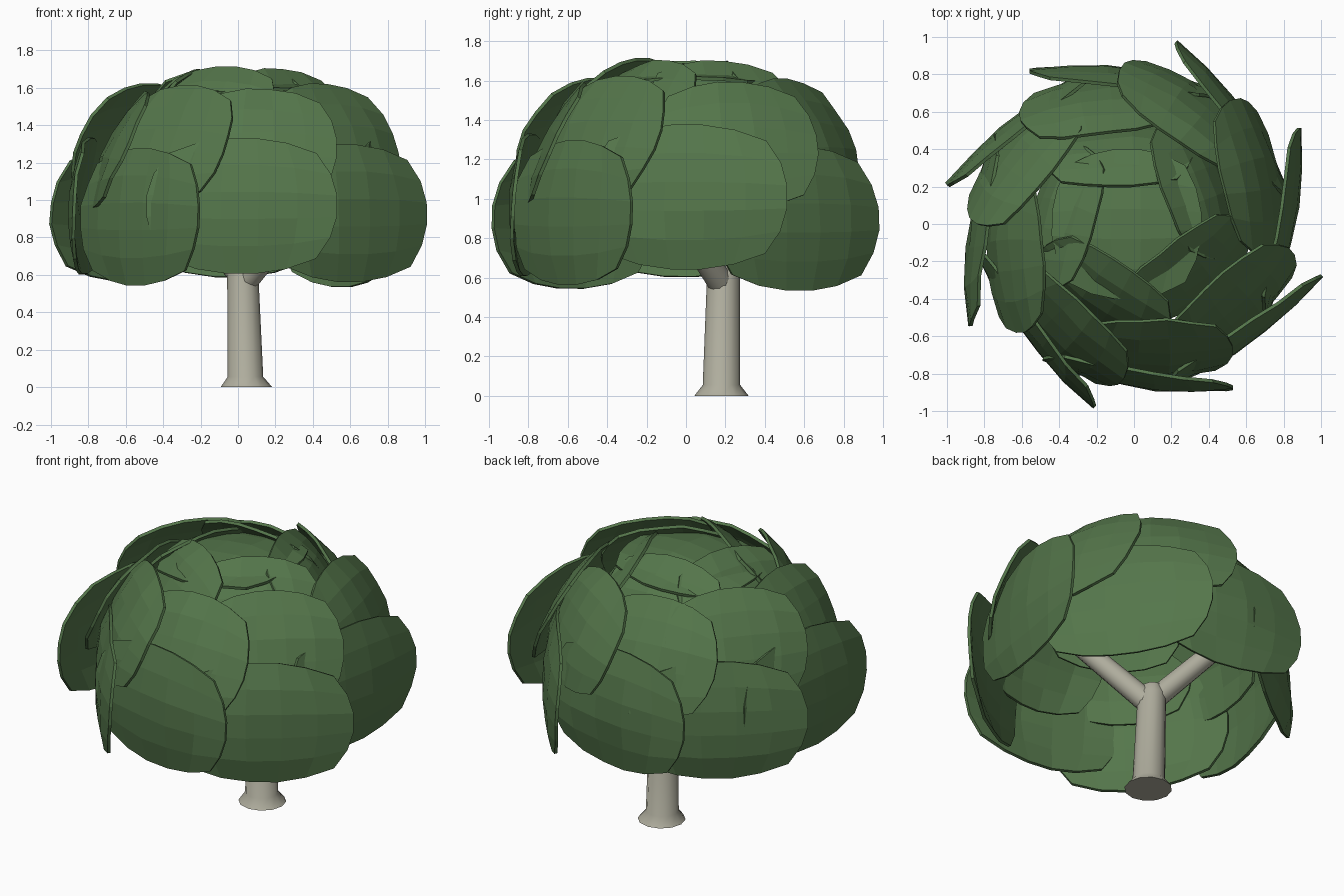
import bpy, bmesh, math, random
from mathutils import Matrix, Vector

if "Cube" in bpy.data.objects:
    bpy.data.objects.remove(bpy.data.objects["Cube"])

random.seed(4)


def material(name, col):
    m = bpy.data.materials.new(name)
    m.diffuse_color = (*col, 1)
    m.use_nodes = True
    m.node_tree.nodes["Principled BSDF"].inputs["Base Color"].default_value = m.diffuse_color
    return m


LEAF = material("leaf green", (0.09, 0.182, 0.07))
BARK = material("pale bark", (0.43, 0.42, 0.34))


def add_object(name, bm, mat):
    bmesh.ops.recalc_face_normals(bm, faces=bm.faces)
    me = bpy.data.meshes.new(name)
    bm.to_mesh(me)
    bm.free()
    me.materials.append(mat)
    ob = bpy.data.objects.new(name, me)
    bpy.context.collection.objects.link(ob)
    return ob


def foliage_pad(name, angle, radius, z, half_w, half_h, lean, swirl=10, roll=0):
    """Thin rounded leaf pad facing outwards, leaning in at the top, slightly swirled."""
    bm = bmesh.new()
    bmesh.ops.create_grid(bm, x_segments=5, y_segments=5, size=1)
    for v in bm.verts:
        u, w, _ = v.co
        x, y = u * math.sqrt(1 - .4 * w * w), w * math.sqrt(1 - .4 * u * u)  # squarish disc
        n = 0.035 + random.uniform(-0.007, 0.007) - 0.065 * (x * x + y * y)  # slight dome
        # local x = outward, y = sideways, z = up
        v.co = (n, x * half_w, y * half_h)
    bmesh.ops.recalc_face_normals(bm, faces=bm.faces)
    bmesh.ops.solidify(bm, geom=bm.faces[:], thickness=0.018)
    a = math.radians(angle)
    m = (Matrix.Translation((radius * math.cos(a), radius * math.sin(a), z))
         @ Matrix.Rotation(a - math.radians(swirl), 4, 'Z')
         @ Matrix.Rotation(-math.radians(lean), 4, 'Y')
         @ Matrix.Rotation(math.radians(roll), 4, 'X'))
    bmesh.ops.transform(bm, matrix=m, verts=bm.verts)
    add_object(name, bm, LEAF)


# Lower skirt of upright pads: (angle, radius, centre height)
lower = [(0, .81, 1.01), (46, .79, .90), (93, .80, .95), (138, .83, .93),
         (182, .83, .97), (227, .79, .91), (271, .84, .97), (315, .84, .93)]
for i, (a, r, z) in enumerate(lower):
    foliage_pad(f"lower_foliage_{i + 1}", a, r, z, .52, .365, 3)

# Middle ring leaning inwards
for i, a in enumerate([22, 65, 107, 150, 194, 236, 279, 321]):
    foliage_pad(f"middle_foliage_{i + 1}", a, .69, 1.28 + .03 * (i % 2), .42, .35, 25)

# Upper ring leaning further
for i in range(5):
    foliage_pad(f"upper_foliage_{i + 1}", 30 + 72 * i, .41, 1.46, .40, .31, 33)

# Nearly flat pad closing the crown
foliage_pad("crown_foliage", 180, .04, 1.60, .40, .40, 86, swirl=0)


def tube(name, rings, upright=False, sides=12):
    """Capped tube through (x, y, z, radius) rings."""
    bm = bmesh.new()
    pts = [Vector(r[:3]) for r in rings]
    q = Matrix.Identity(3) if upright else (pts[-1] - pts[0]).to_track_quat('Z', 'Y').to_matrix()
    loops = []
    for p, r in zip(pts, rings):
        loops.append([bm.verts.new(p + q @ Vector((r[3] * math.cos(t), r[3] * math.sin(t), 0)))
                      for t in (2 * math.pi * k / sides for k in range(sides))])
    for lo, hi in zip(loops, loops[1:]):
        for k in range(sides):
            j = (k + 1) % sides
            bm.faces.new((lo[k], lo[j], hi[j], hi[k]))
    bm.faces.new(loops[0])
    bm.faces.new(loops[-1])
    ob = add_object(name, bm, BARK)
    bpy.ops.object.select_all(action='DESELECT')
    ob.select_set(True)
    bpy.context.view_layer.objects.active = ob
    bpy.ops.object.shade_smooth_by_angle(angle=math.radians(50))


# Trunk with flared foot, and the forked branches
tube("trunk", [(.045, .18, 0, .138), (.04, .18, .055, .095), (.025, .19, .62, .083),
               (.02, .19, .68, .06)], upright=True)
tube("right_branch", [(.04, .18, .57, .068), (.50, -.18, 1.12, .055)])
tube("left_branch", [(.02, .19, .59, .065), (-.36, .48, 1.05, .055)])
